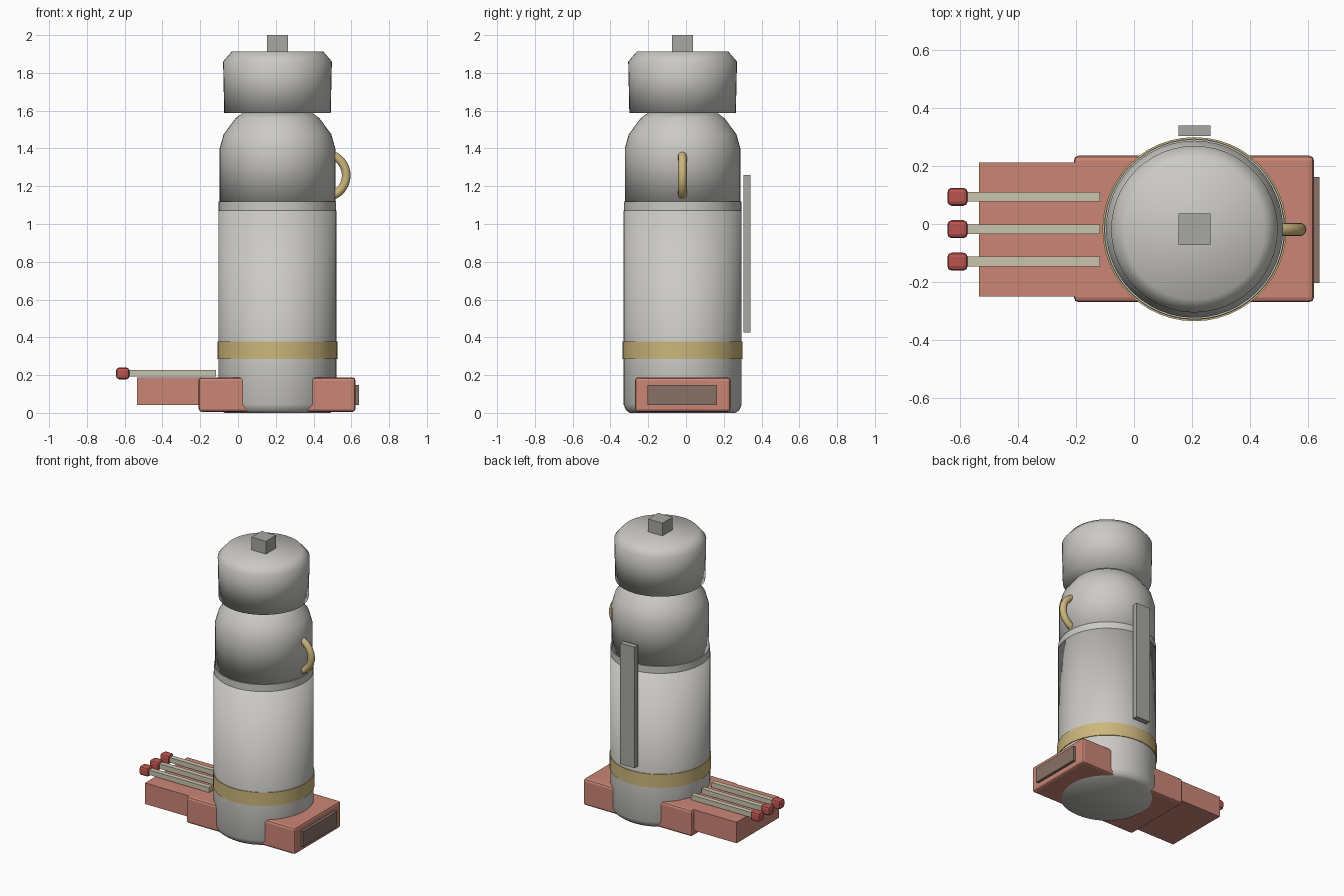
import bpy
import math
from mathutils import Vector

cube = bpy.data.objects.get("Cube")
if cube:
    bpy.data.objects.remove(cube, do_unlink=True)

CX, CY = 0.209, -0.018   # axis of the bottle


def material(name, r, g, b):
    m = bpy.data.materials.new(name)
    m.use_nodes = True
    m.diffuse_color = (r, g, b, 1)
    m.node_tree.nodes["Principled BSDF"].inputs["Base Color"].default_value = (r, g, b, 1)
    return m


PALE = material("pale grey", 0.60, 0.59, 0.56)
GREY = material("mid grey", 0.39, 0.39, 0.37)
GOLD = material("gold", 0.60, 0.47, 0.20)
CORAL = material("coral", 0.60, 0.24, 0.18)
BROWN = material("brown", 0.25, 0.17, 0.135)
WOOD = material("pale wood", 0.60, 0.56, 0.42)
RED = material("red", 0.50, 0.09, 0.08)


def box(name, lo, hi, mat, bevel=0.0):
    """Box between two opposite corners, with optionally rounded edges."""
    lo, hi = Vector(lo), Vector(hi)
    bpy.ops.mesh.primitive_cube_add(size=1, location=(lo + hi) / 2)
    ob = bpy.context.object
    ob.name = name
    ob.scale = hi - lo
    bpy.ops.object.transform_apply(location=False, rotation=False, scale=True)
    ob.data.materials.append(mat)
    if bevel:
        mod = ob.modifiers.new("rounded edges", "BEVEL")
        mod.width = bevel
        mod.segments = 2
    return ob


def lathe(name, profile, mat, sides=48, soft=True):
    """Closed solid turned around the bottle axis from (radius, height) points."""
    verts = [(r * math.cos(2 * math.pi * i / sides), r * math.sin(2 * math.pi * i / sides), z)
             for r, z in profile for i in range(sides)]
    faces = [tuple(range(sides))[::-1]]
    for k in range(len(profile) - 1):
        for i in range(sides):
            j = (i + 1) % sides
            a, b = k * sides, (k + 1) * sides
            faces.append((a + i, a + j, b + j, b + i))
    faces.append(tuple(range(len(verts) - sides, len(verts))))
    mesh = bpy.data.meshes.new(name)
    mesh.from_pydata(verts, [], faces)
    mesh.materials.append(mat)
    ob = bpy.data.objects.new(name, mesh)
    ob.location = (CX, CY, 0)
    bpy.context.collection.objects.link(ob)
    bpy.ops.object.select_all(action="DESELECT")
    ob.select_set(True)
    bpy.context.view_layer.objects.active = ob
    if soft:
        bpy.ops.object.shade_smooth()
    else:
        bpy.ops.object.shade_smooth_by_angle(angle=math.radians(30))
    return ob


# Bottle: lower body, collar, shouldered upper part and cap
lathe("bottle_body", [(0.28, 0), (0.3, 0.015), (0.313, 0.045), (0.313, 1.072)], PALE)
lathe("collar", [(0.311, 1.072), (0.311, 1.12)], PALE, soft=False)
lathe("bottle_shoulder", [(0.306, 1.115), (0.306, 1.4), (0.285, 1.475),
                          (0.222, 1.56), (0.185, 1.587)], PALE)
lathe("cap", [(0.282, 1.588), (0.288, 1.86), (0.243, 1.912)], PALE)
lathe("gold_band", [(0.318, 0.285), (0.318, 0.378)], GOLD, soft=False)
box("cap_knob", (CX - 0.055, CY - 0.055, 1.9), (CX + 0.055, CY + 0.055, 2.0), GREY)
box("back_strip", (CX - 0.055, 0.304, 0.425), (CX + 0.055, 0.341, 1.26), GREY)

# Side ring, half sunk into the bottle
bpy.ops.mesh.primitive_torus_add(location=(0.458, -0.019, 1.257), rotation=(math.pi / 2, 0, 0),
                                 major_radius=0.115, minor_radius=0.023,
                                 major_segments=36, minor_segments=12)
ring = bpy.context.object
ring.name = "side_ring"
ring.data.materials.append(GOLD)
bpy.ops.object.shade_smooth()

# Matchbox base with its open tray and striking strip
box("matchbox_sleeve", (-0.208, -0.27, 0.005), (0.622, 0.236, 0.188), CORAL, 0.016)
box("matchbox_tray", (-0.535, -0.25, 0.042), (-0.15, 0.212, 0.187), CORAL)
box("striking_strip", (0.6, -0.204, 0.042), (0.641, 0.163, 0.147), BROWN)

# Three matches lying on the tray
for n, y in enumerate((0.094, -0.018, -0.13), 1):
    box(f"match_stick_{n}", (-0.59, y - 0.017, 0.192), (-0.117, y + 0.017, 0.226), WOOD)
    box(f"match_head_{n}", (-0.645, y - 0.031, 0.178), (-0.575, y + 0.031, 0.24), RED, 0.015)
